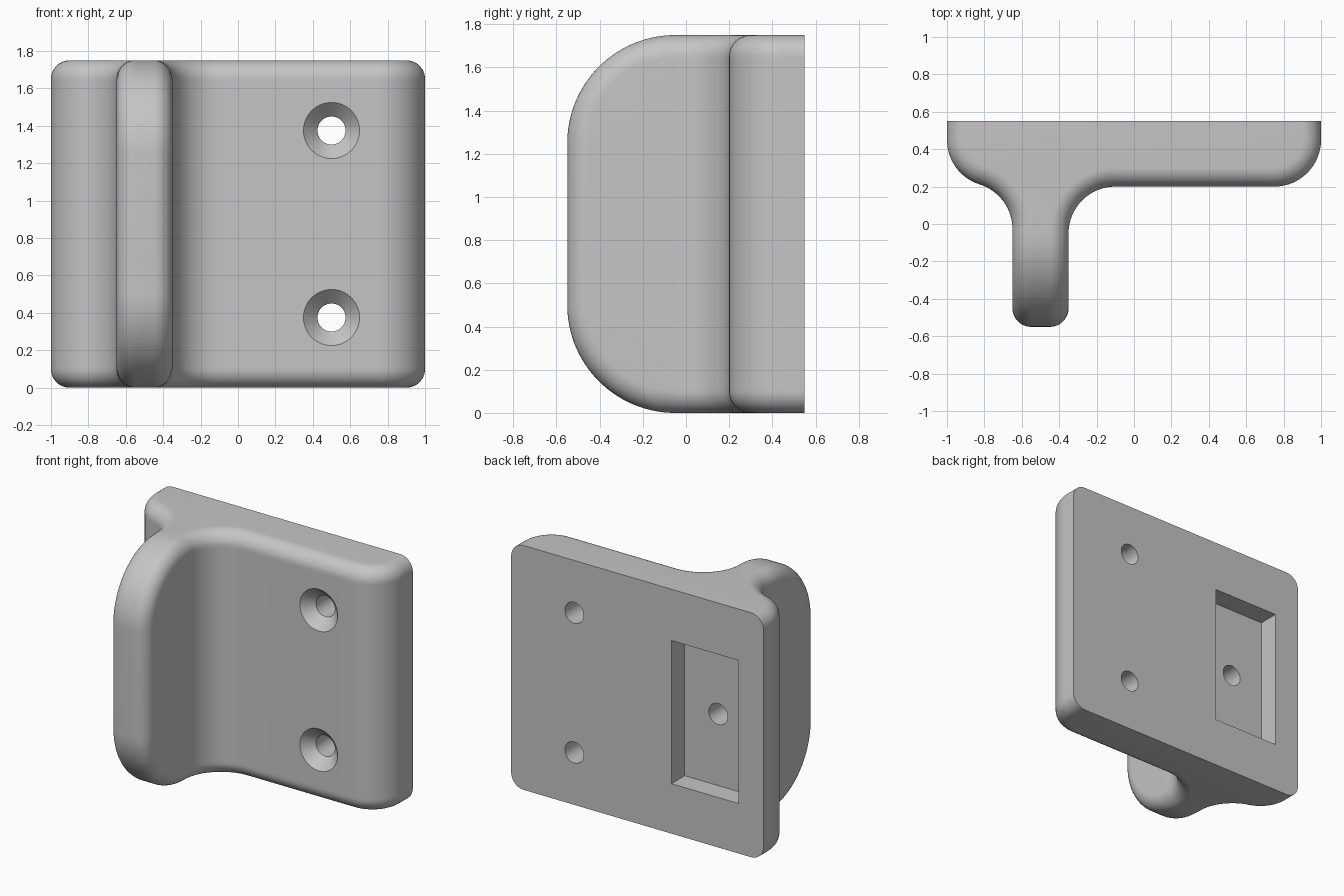
import bpy
import bmesh
from math import cos, sin, pi, radians, sqrt, atan2, acos
from mathutils import Matrix

if "Cube" in bpy.data.objects:
    bpy.data.objects.remove(bpy.data.objects["Cube"])

HEIGHT, BACK = 1.75, 0.55
FIN_X, FIN_HALF = -0.5, 0.15
EDGE, BEND, FIN_ROUND = 0.1, 0.25, 0.5   # rounding radii
FIN_Y = -0.05                            # where the fin outline starts to curve

grey = bpy.data.materials.new("plain_grey")
grey.use_nodes = True
grey.diffuse_color = (0.56, 0.56, 0.56, 1)
grey.node_tree.nodes["Principled BSDF"].inputs["Base Color"].default_value = grey.diffuse_color


def make_object(name, bm):
    bmesh.ops.recalc_face_normals(bm, faces=bm.faces)
    mesh = bpy.data.meshes.new(name)
    bm.to_mesh(mesh)
    bm.free()
    obj = bpy.data.objects.new(name, mesh)
    bpy.context.collection.objects.link(obj)
    mesh.materials.append(grey)
    return obj


def arc(cx, cy, r, start, end, steps=16):
    angles = [start + (end - start) * i / steps for i in range(steps + 1)]
    return [(cx + r * cos(a), cy + r * sin(a)) for a in angles]


def section(z):
    """Horizontal outline of plate and fin, pulled in near the ends."""
    e = min(z, HEIGHT - z)
    phi_max = acos(max(0, 1 - e / EDGE))
    inset = EDGE * (1 - sin(phi_max))
    drop = max(0, FIN_ROUND - e)

    # Rounded nose of the fin, from its side to its front
    nose = []
    for i in range(11):
        phi = phi_max * (1 - i / 10)
        reach = FIN_ROUND - EDGE * (1 - cos(phi))
        nose.append((FIN_HALF - EDGE + EDGE * sin(phi),
                     FIN_Y - sqrt(max(0, reach ** 2 - drop ** 2))))

    # Left-hand S bend: two tangent arcs
    corner_x, corner_y = 1 - BEND, BACK - 0.1
    fillet_x = FIN_X - FIN_HALF - BEND
    dx = fillet_x + corner_x
    dy = -sqrt((2 * BEND) ** 2 - dx ** 2)
    lean = atan2(dy, dx)
    pts = [(-1 + inset, BACK)]
    pts += arc(-corner_x, corner_y, BEND - inset, pi, lean + 2 * pi)
    pts += arc(fillet_x, corner_y + dy, BEND + inset, lean + pi, 0)
    pts += [(FIN_X - w, y) for w, y in nose]
    pts += [(FIN_X + w, y) for w, y in reversed(nose)]
    pts += arc(FIN_X + FIN_HALF + BEND, FIN_Y, BEND + inset, pi, pi / 2)
    pts += arc(corner_x, corner_y, BEND - inset, 1.5 * pi, 2 * pi)
    return pts + [(1 - inset, BACK)]


# Plate and fin lofted through horizontal sections
low = [FIN_ROUND * (1 - cos(pi / 2 * i / 32)) for i in range(33)]
levels = low + [HEIGHT - z for z in reversed(low)]
bm = bmesh.new()
rings = [[bm.verts.new((x, y, z)) for x, y in section(z)] for z in levels]
for a, b in zip(rings, rings[1:]):
    for i in range(len(a)):
        j = (i + 1) % len(a)
        bm.faces.new((a[i], a[j], b[j], b[i]))
bm.faces.new(rings[0])
bm.faces.new(rings[-1])
bmesh.ops.remove_doubles(bm, verts=bm.verts, dist=0.00005)
body = make_object("plate_with_fin", bm)


def lathe(name, x, z, profile, steps=48):
    """Closed solid turned about a line along y."""
    bm = bmesh.new()
    loops = [[bm.verts.new((x + r * cos(2 * pi * i / steps), y, z + r * sin(2 * pi * i / steps)))
              for i in range(steps)] for r, y in profile]
    for a, b in zip(loops, loops[1:]):
        for i in range(steps):
            j = (i + 1) % steps
            bm.faces.new((a[i], a[j], b[j], b[i]))
    bm.faces.new(loops[0])
    bm.faces.new(loops[-1])
    return make_object(name, bm)


def cut(cutter):
    mod = body.modifiers.new("cut", "BOOLEAN")
    mod.operation = "DIFFERENCE"
    mod.solver = "EXACT"
    mod.object = cutter
    bpy.context.view_layer.objects.active = body
    bpy.ops.object.modifier_apply(modifier=mod.name)
    bpy.data.objects.remove(cutter)


# Countersunk screw holes through the plate
for z in (0.375, 1.375):
    cut(lathe("screw_hole_cutter", 0.5, z,
              [(0.2, 0.15), (0.075, 0.275), (0.075, 0.6)]))

# Rectangular pocket in the back, with a blind hole in its floor
POCKET_X, POCKET_Z = -0.535, 0.87
bm = bmesh.new()
bmesh.ops.create_cube(bm, size=1, matrix=Matrix.Translation((POCKET_X, 0.5, POCKET_Z))
                      @ Matrix.Diagonal((0.53, 0.2, 1.025, 1)))
cut(make_object("pocket_cutter", bm))
cut(lathe("blind_hole_cutter", POCKET_X, POCKET_Z, [(0.075, 0.0), (0.075, 0.45)]))

# Smooth shading with crisp edges
bpy.ops.object.select_all(action="DESELECT")
body.select_set(True)
bpy.context.view_layer.objects.active = body
bpy.ops.object.shade_smooth_by_angle(angle=radians(30))
